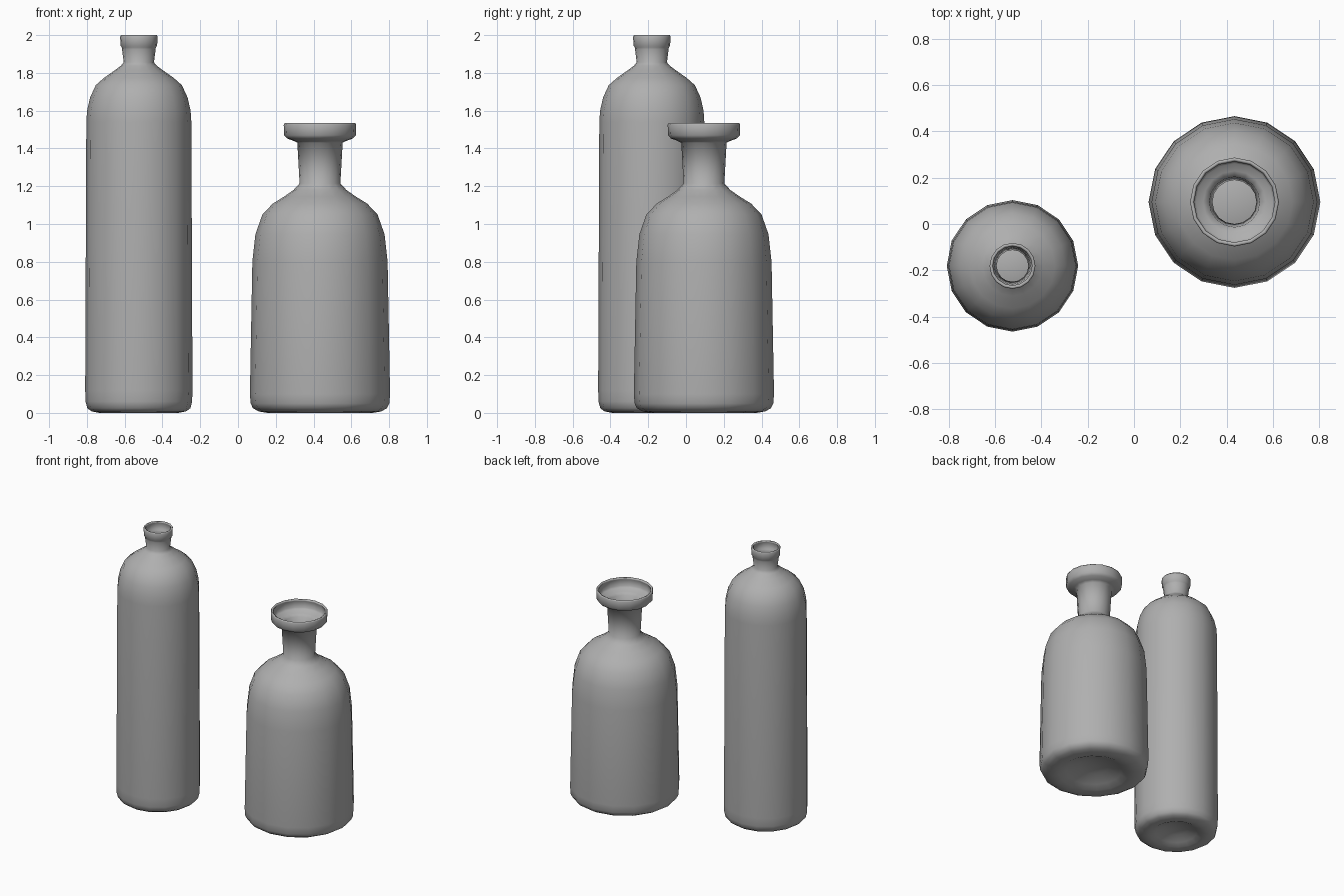
import bpy
import bmesh
from math import cos, sin, pi, radians

if "Cube" in bpy.data.objects:
    bpy.data.objects.remove(bpy.data.objects["Cube"])

SIDES = 16

# Dark grey glass
glass = bpy.data.materials.new("dark_grey")
glass.diffuse_color = (0.43, 0.43, 0.43, 1)
glass.use_nodes = True
glass.node_tree.nodes["Principled BSDF"].inputs["Base Color"].default_value = glass.diffuse_color


def bottle(name, x, y, profile, wall):
    """Revolve an outer (radius, z) profile, then give it a glass wall."""
    bm = bmesh.new()
    centre = bm.verts.new((0, 0, profile[0][1]))
    rings = []
    for r, z in profile[1:]:
        rings.append([bm.verts.new((r * cos(2 * pi * i / SIDES),
                                    r * sin(2 * pi * i / SIDES), z))
                      for i in range(SIDES)])
    for i in range(SIDES):
        j = (i + 1) % SIDES
        bm.faces.new((centre, rings[0][j], rings[0][i]))
        for a, b in zip(rings, rings[1:]):
            bm.faces.new((a[i], a[j], b[j], b[i]))
    mesh = bpy.data.meshes.new(name)
    bm.to_mesh(mesh)
    bm.free()
    mesh.materials.append(glass)
    obj = bpy.data.objects.new(name, mesh)
    bpy.context.collection.objects.link(obj)
    obj.location = (x, y, 0)
    bpy.ops.object.select_all(action='DESELECT')
    obj.select_set(True)
    bpy.context.view_layer.objects.active = obj
    bpy.ops.object.shade_smooth_by_angle(angle=radians(65))
    # wall thickness grows inward, leaving the mouth open
    mod = obj.modifiers.new("wall", 'SOLIDIFY')
    mod.thickness = wall
    mod.offset = -1
    return obj


# Tall narrow bottle: punt, body, shoulder, neck, lip
bottle("tall_bottle", -0.525, -0.181, [
    (0, 0.055), (0.08, 0.045), (0.14, 0.02), (0.175, 0.003), (0.21, 0.0),
    (0.25, 0.008), (0.273, 0.025), (0.282, 0.06), (0.284, 0.12),
    (0.278, 1.54), (0.274, 1.60), (0.258, 1.67), (0.228, 1.735),
    (0.184, 1.774), (0.130, 1.812), (0.095, 1.838), (0.080, 1.856),
    (0.089, 1.925), (0.090, 1.935), (0.097, 1.944), (0.099, 1.992),
    (0.095, 2.0)], 0.012)

# Short wide bottle: punt, body, shoulder, neck, flared lip
bottle("wide_bottle", 0.434, 0.095, [
    (0, 0.07), (0.10, 0.058), (0.19, 0.025), (0.235, 0.004), (0.28, 0.0),
    (0.325, 0.008), (0.355, 0.025), (0.367, 0.05), (0.371, 0.10),
    (0.358, 0.80), (0.342, 0.945), (0.305, 1.05), (0.25, 1.108),
    (0.19, 1.145), (0.14, 1.18), (0.108, 1.215), (0.120, 1.43),
    (0.14, 1.440), (0.175, 1.453), (0.19, 1.47), (0.192, 1.525),
    (0.187, 1.535)], 0.014)
